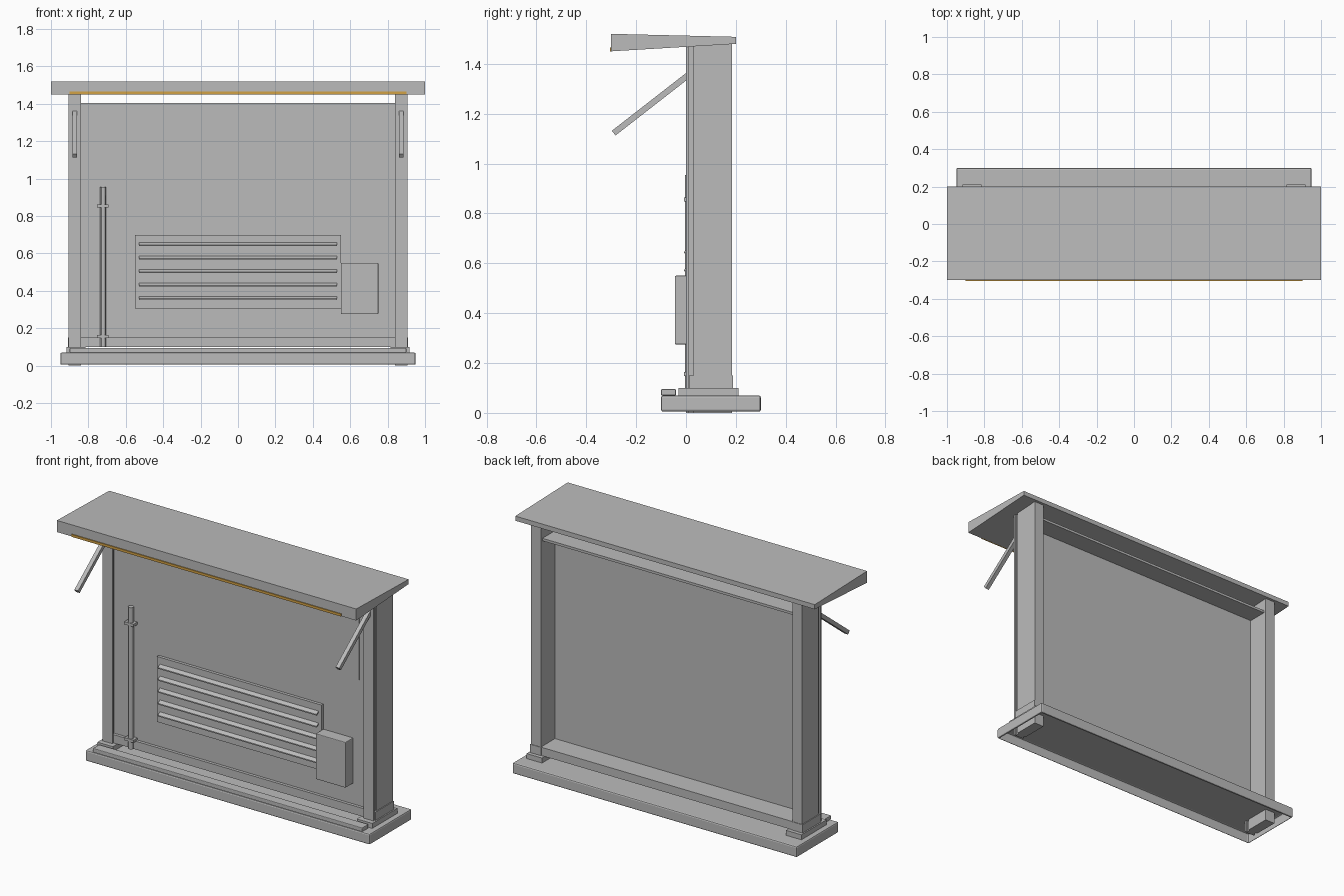
import bpy, bmesh, math
from mathutils import Matrix

if "Cube" in bpy.data.objects:
    bpy.data.objects.remove(bpy.data.objects["Cube"])


def material(name, rgb):
    m = bpy.data.materials.new(name)
    m.diffuse_color = (*rgb, 1)
    m.use_nodes = True
    m.node_tree.nodes["Principled BSDF"].inputs["Base Color"].default_value = m.diffuse_color
    return m


GREY = material("grey_metal", (0.5, 0.5, 0.5))
AMBER = material("amber_light", (0.65, 0.36, 0.06))


def finish(name, bm, mat=GREY):
    bmesh.ops.recalc_face_normals(bm, faces=bm.faces)
    me = bpy.data.meshes.new(name)
    bm.to_mesh(me)
    bm.free()
    me.materials.append(mat)
    ob = bpy.data.objects.new(name, me)
    bpy.context.collection.objects.link(ob)
    return ob


def box(name, x, y, z, mat=GREY, bevel=0.0):
    bm = bmesh.new()
    bmesh.ops.create_cube(bm, size=1)
    for v in bm.verts:
        for i, (lo, hi) in enumerate((x, y, z)):
            v.co[i] = lo if v.co[i] < 0 else hi
    if bevel:
        bmesh.ops.bevel(bm, geom=bm.edges[:], offset=bevel, segments=2,
                        profile=0.5, affect='EDGES')
    return finish(name, bm, mat)


def prism(name, profile, x0, x1):
    """Extrude a (y, z) profile along x."""
    bm = bmesh.new()
    face = bm.faces.new([bm.verts.new((x0, y, z)) for y, z in profile])
    out = bmesh.ops.extrude_face_region(bm, geom=[face])
    for g in out["geom"]:
        if isinstance(g, bmesh.types.BMVert):
            g.co.x = x1
    return finish(name, bm)


def pair(name, x, y, z, **kw):
    box(name + "_right", x, y, z, **kw)
    box(name + "_left", (-x[1], -x[0]), y, z, **kw)


# Base: rounded slab, hollow underneath
base = box("base", (-0.95, 0.95), (-0.1, 0.3), (0.005, 0.07), bevel=0.008)
bm = bmesh.new()
bm.from_mesh(base.data)
bmesh.ops.delete(bm, geom=[f for f in bm.faces if f.normal.z < -0.95], context='FACES')
bm.to_mesh(base.data)
bm.free()
box("front_rail", (-0.9, 0.9), (-0.1, -0.04), (0.07, 0.095), bevel=0.004)

# Posts: main body, recessed core and front cover, with feet
pair("post", (0.84, 0.905), (0.03, 0.185), (0, 1.485))
pair("post_core", (0.848, 0.896), (0.01, 0.03), (0, 1.47))
pair("post_cover", (0.84, 0.905), (0.0, 0.01), (0, 1.468))
pair("post_foot", (0.815, 0.918), (-0.03, 0.21), (0.07, 0.1))
pair("post_collar", (0.836, 0.91), (0.012, 0.188), (0.1, 0.15))

# Cabinet: front panel, header and sill, open at the back
box("front_panel", (-0.84, 0.84), (0.03, 0.05), (0.1, 1.405))
box("header", (-0.84, 0.84), (0.03, 0.17), (1.39, 1.405))
box("sill", (-0.84, 0.84), (0.012, 0.185), (0.1, 0.15))
box("upper_panel", (-0.79, 0.79), (0.027, 0.03), (0.91, 1.37))

# Roof: tapered canopy with a light strip along the front
prism("roof", [(-0.3, 1.52), (0.2, 1.508), (0.2, 1.48), (-0.3, 1.45)], -1, 1)
box("light_strip", (-0.9, 0.9), (-0.305, -0.297), (1.45, 1.465), mat=AMBER)

# Slanted support arms
dy, dz = 0.36, 0.285
n = math.hypot(dy, dz)
oy, oz = -dz / n * 0.012, dy / n * 0.012
arm = [(-0.29 + oy, 1.122 + oz), (0.07 + oy, 1.402 + oz),
       (0.07 - oy, 1.402 - oz), (-0.29 - oy, 1.122 - oz)]
for side, x in (("right", 0.86), ("left", -0.885)):
    prism("arm_" + side, arm, x, x + 0.025)

# Vent: plate with five sloping slats
box("vent_plate", (-0.55, 0.55), (0.012, 0.03), (0.305, 0.7))
for i in range(5):
    z = 0.642 - 0.072 * i
    prism(f"slat_{i + 1}", [(0.014, z + 0.018), (-0.008, z + 0.004),
                            (-0.008, z - 0.003), (0.014, z + 0.008)], -0.53, 0.53)

# Control box
box("control_box", (0.55, 0.75), (-0.045, 0.03), (0.275, 0.55), bevel=0.004)

# Conduit pipe with two clamps
bm = bmesh.new()
bmesh.ops.create_cone(bm, cap_ends=True, segments=12, radius1=0.016, radius2=0.016,
                      depth=0.855, matrix=Matrix.Translation((-0.723, 0.011, 0.5275)))
pipe = finish("pipe", bm)
bpy.context.view_layer.objects.active = pipe
pipe.select_set(True)
bpy.ops.object.shade_smooth_by_angle()
for i, z in enumerate((0.155, 0.855)):
    box(f"pipe_clamp_{i + 1}", (-0.755, -0.693), (-0.008, 0.03), (z - 0.008, z + 0.008))
